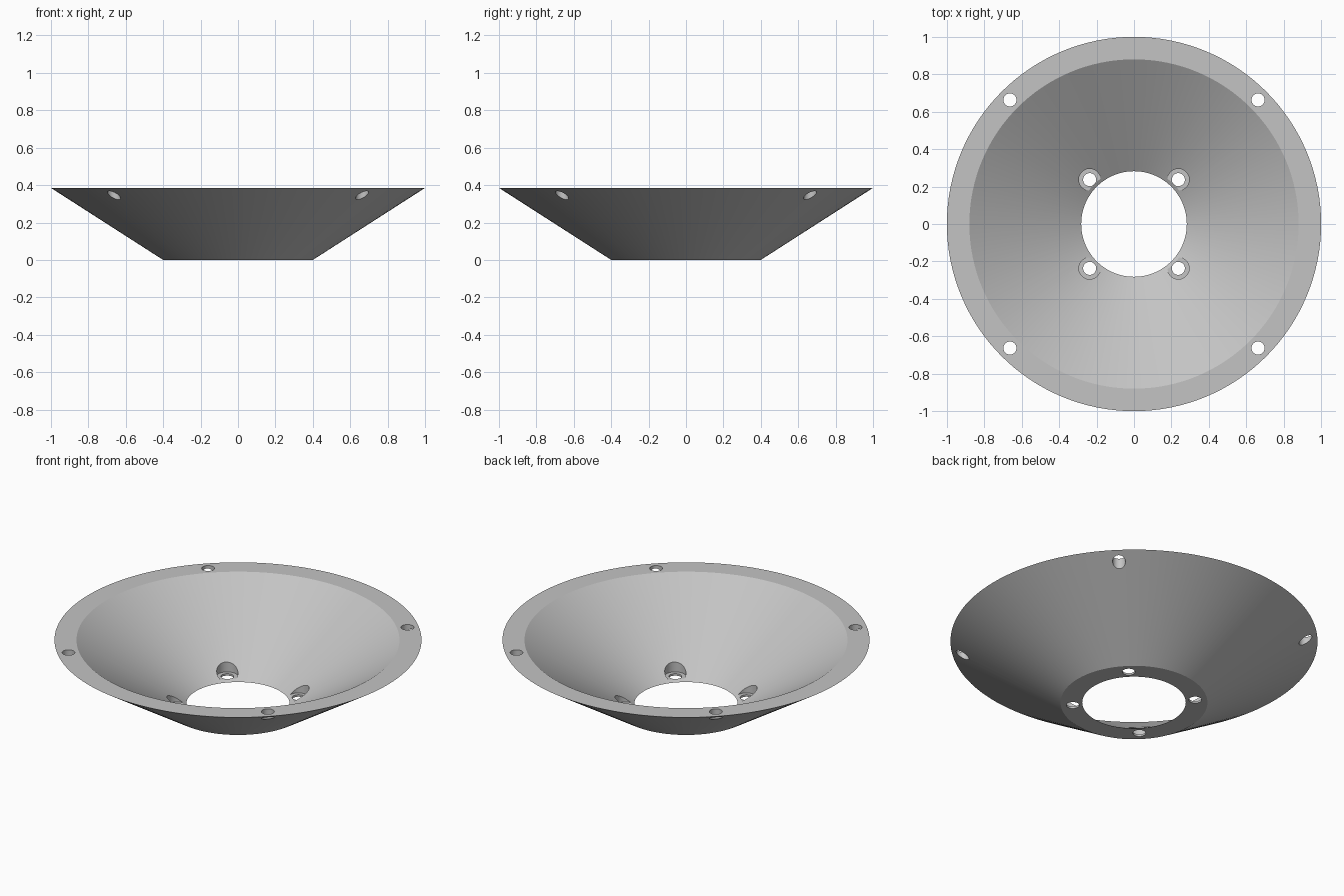
import bpy, bmesh, math

if "Cube" in bpy.data.objects:
    bpy.data.objects.remove(bpy.data.objects["Cube"])

SEG = 128
HEIGHT = 0.385

grey = bpy.data.materials.new("plain_grey")
grey.diffuse_color = (0.55, 0.55, 0.55, 1)
grey.use_nodes = True
grey.node_tree.nodes["Principled BSDF"].inputs["Base Color"].default_value = grey.diffuse_color


def make_object(name, bm):
    bmesh.ops.recalc_face_normals(bm, faces=bm.faces)
    mesh = bpy.data.meshes.new(name)
    bm.to_mesh(mesh)
    bm.free()
    mesh.materials.append(grey)
    obj = bpy.data.objects.new(name, mesh)
    bpy.context.collection.objects.link(obj)
    return obj


def cylinder(bm, x, y, z0, z1, radius):
    ret = bmesh.ops.create_cone(bm, cap_ends=True, segments=32,
                                radius1=radius, radius2=radius, depth=z1 - z0)
    bmesh.ops.translate(bm, verts=ret["verts"], vec=(x, y, (z0 + z1) / 2))


# Conical ring: sloped wall with flat top rim and flat bottom rim
profile = [(0.40, 0), (1.0, HEIGHT), (0.88, HEIGHT), (0.282, 0)]
bm = bmesh.new()
rings = []
for r, z in profile:
    rings.append([bm.verts.new((r * math.cos(2 * math.pi * i / SEG),
                                r * math.sin(2 * math.pi * i / SEG), z))
                  for i in range(SEG)])
for k in range(4):
    a, b = rings[k], rings[(k + 1) % 4]
    for i in range(SEG):
        j = (i + 1) % SEG
        bm.faces.new((a[i], a[j], b[j], b[i]))
ring = make_object("conical_ring", bm)

# Drills: through holes in both rims, then counterbores over the lower holes
holes, bores = bmesh.new(), bmesh.new()
for sx in (-1, 1):
    for sy in (-1, 1):
        cylinder(holes, sx * 0.663, sy * 0.663, 0.1, 0.6, 0.035)
        cylinder(holes, sx * 0.237, sy * 0.237, -0.1, 0.2, 0.035)
        cylinder(bores, sx * 0.237, sy * 0.237, 0.012, 0.3, 0.058)

bpy.context.view_layer.objects.active = ring
ring.select_set(True)
for name, drill in (("counterbore_cutter", bores), ("hole_cutter", holes)):
    cutter = make_object(name, drill)
    mod = ring.modifiers.new(name, "BOOLEAN")
    mod.operation = "DIFFERENCE"
    mod.solver = "EXACT"
    mod.object = cutter
    bpy.ops.object.modifier_apply(modifier=mod.name)
    bpy.data.objects.remove(cutter)

# Smooth cone walls with crisp rims
bpy.ops.object.shade_smooth_by_angle(angle=math.radians(30))
